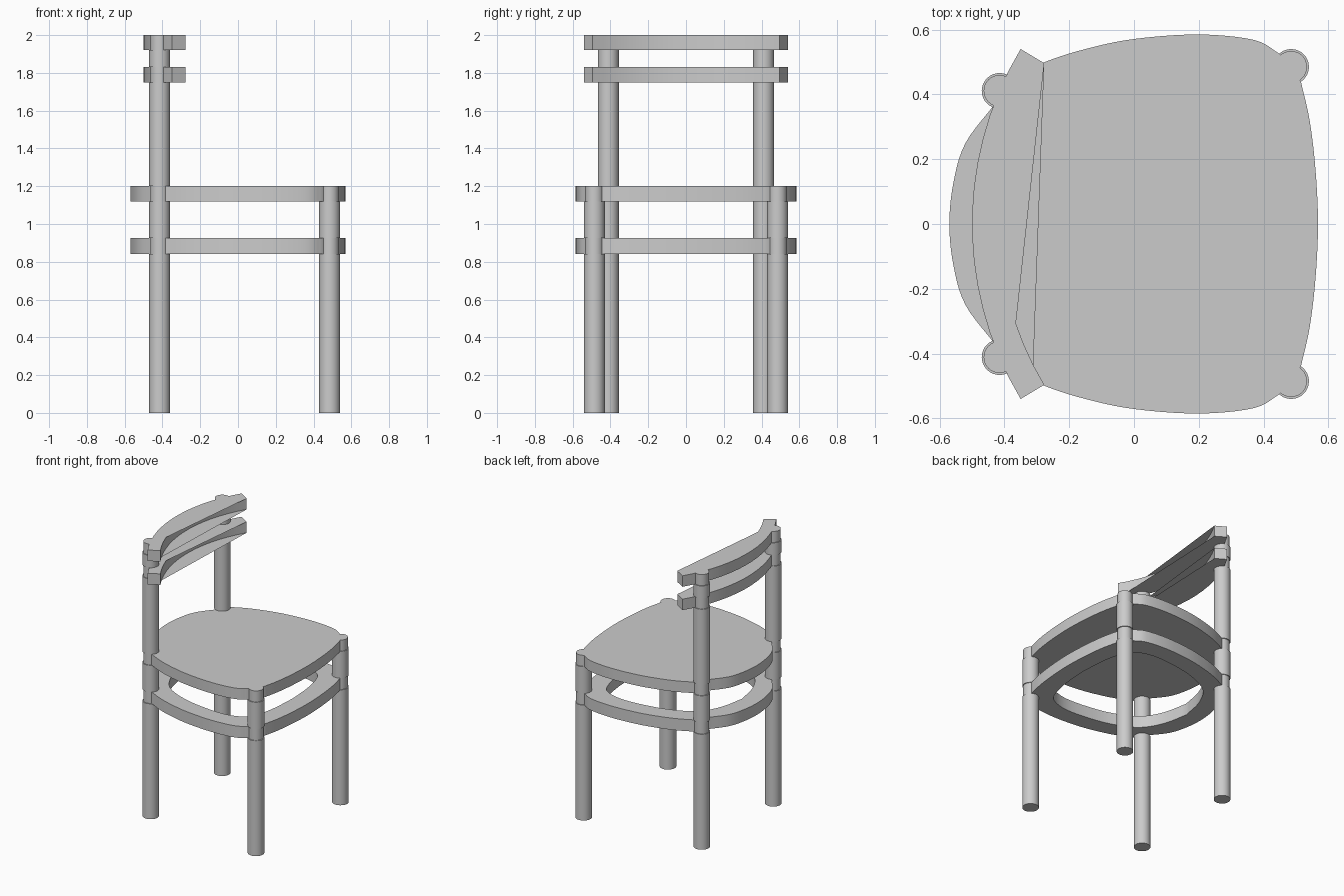
import bpy, bmesh, math
from mathutils import Vector

if "Cube" in bpy.data.objects:
    bpy.data.objects.remove(bpy.data.objects["Cube"])


def finish(obj, name):
    obj.name = name
    bpy.ops.object.select_all(action='DESELECT')
    obj.select_set(True)
    bpy.context.view_layer.objects.active = obj
    if obj.type != 'MESH':
        bpy.ops.object.convert(target='MESH')
    bpy.ops.object.shade_smooth_by_angle(angle=math.radians(30))


def mesh_object(name, bm):
    me = bpy.data.meshes.new(name)
    bm.to_mesh(me)
    bm.free()
    obj = bpy.data.objects.new(name, me)
    bpy.context.collection.objects.link(obj)
    finish(obj, name)


def smooth_chain(pts, steps=5):
    """Catmull-Rom curve through the points of an open chain."""
    p = [Vector(q) for q in pts]
    p = [2 * p[0] - p[1]] + p + [2 * p[-1] - p[-2]]
    out = []
    for i in range(1, len(p) - 2):
        a, b, c, d = p[i - 1:i + 3]
        for s in range(steps):
            t = s / steps
            out.append(0.5 * (2 * b + (c - a) * t + (2 * a - 5 * b + 4 * c - d) * t ** 2
                              + (3 * b - a - 3 * c + d) * t ** 3))
    return out + [p[-2]]


def mirror_chain(half):
    """Full chain from a half that starts on y = 0."""
    return [(x, -y) for x, y in half[:0:-1]] + half


def slab(name, loops, z0, z1):
    """Flat board from closed outlines; inner outlines become holes."""
    cu = bpy.data.curves.new(name, 'CURVE')
    cu.dimensions, cu.fill_mode = '2D', 'BOTH'
    cu.extrude = (z1 - z0) / 2
    for loop in loops:
        sp = cu.splines.new('POLY')
        sp.points.add(len(loop) - 1)
        for pt, co in zip(sp.points, loop):
            pt.co = (co[0], co[1], 0, 1)
        sp.use_cyclic_u = True
    obj = bpy.data.objects.new(name, cu)
    obj.location.z = (z0 + z1) / 2
    bpy.context.collection.objects.link(obj)
    finish(obj, name)


def leg(name, x, y, necks, top):
    """Round post, slightly thinner where boards meet it."""
    R, r, n = 0.055, 0.049, 32
    prof = [(0, R)]
    for a, b in necks:
        prof += [(a, R), (a, r), (b, r)]
        if b < top:
            prof.append((b, R))
    bm = bmesh.new()
    rings = [[bm.verts.new((x + rad * math.cos(2 * math.pi * i / n),
                            y + rad * math.sin(2 * math.pi * i / n), z))
              for i in range(n)] for z, rad in prof]
    for lo, hi in zip(rings, rings[1:]):
        for i in range(n):
            j = (i + 1) % n
            bm.faces.new((lo[i], lo[j], hi[j], hi[i]))
    bm.faces.new(rings[0][::-1])
    bm.faces.new(rings[-1])
    mesh_object(name, bm)


def back_slat(name, z0, z1):
    """Curved slat whose top and bottom skins span to the front chord."""
    N, cx, ro, ri, half = 15, 0.547, 1.047, 0.962, 0.542
    bm = bmesh.new()

    def arc(r, z):
        angs = [-half + 2 * half * i / N for i in range(N + 1)]
        return [bm.verts.new((cx - r * math.cos(a), r * math.sin(a), z)) for a in angs]
    ob, ot, nb, nt = arc(ro, z0), arc(ro, z1), arc(ri, z0), arc(ri, z1)
    for i in range(N):
        bm.faces.new((ob[i + 1], ob[i], ot[i], ot[i + 1]))
        bm.faces.new((nb[i], nb[i + 1], nt[i + 1], nt[i]))
    bm.faces.new((ob[0], nb[0], nt[0], ot[0]))
    bm.faces.new((nb[N], ob[N], ot[N], nt[N]))
    bm.faces.new(ob + [nb[N], nb[1], nb[0]])
    bm.faces.new((ot + [nt[N], nt[3], nt[2], nt[1], nt[0]])[::-1])
    mesh_object(name, bm)


# Shared outline of seat and stretcher ring, broken at the legs
back = smooth_chain(mirror_chain([(-.57, 0), (-.557, .13), (-.52, .25), (-.43, .37)]))[::-1]
front = smooth_chain(mirror_chain([(.568, 0), (.56, .17), (.542, .32), (.515, .44)]))
side = smooth_chain([(.45, .525), (.37, .568), (.2, .585), (0, .571), (-.15, .54),
                     (-.275, .5), (-.39, .445)])
other = [Vector((v.x, -v.y)) for v in reversed(side)]
outline = front + side + back + other

# Seat and stretcher ring
hole_half = smooth_chain([(-.45, 0), (-.41, .18), (-.32, .325), (-.15, .41), (.05, .45),
                          (.22, .455), (.34, .415), (.39, .345), (.425, .2), (.44, 0)])
hole = hole_half + [Vector((v.x, -v.y)) for v in hole_half[-2:0:-1]]
slab("seat", [outline], 1.12, 1.2)
slab("stretcher_ring", [outline, hole], 0.84, 0.925)

# Legs
low = [(0.84, 0.925), (1.12, 1.2)]
high = low + [(1.75, 1.83), (1.92, 2.0)]
for s, side_name in ((-1, "right"), (1, "left")):
    leg("front_leg_" + side_name, 0.485, s * 0.485, low, 1.2)
    leg("back_leg_" + side_name, -0.415, s * 0.411, high, 2.0)

# Backrest slats
back_slat("lower_back_slat", 1.75, 1.83)
back_slat("upper_back_slat", 1.92, 2.0)
